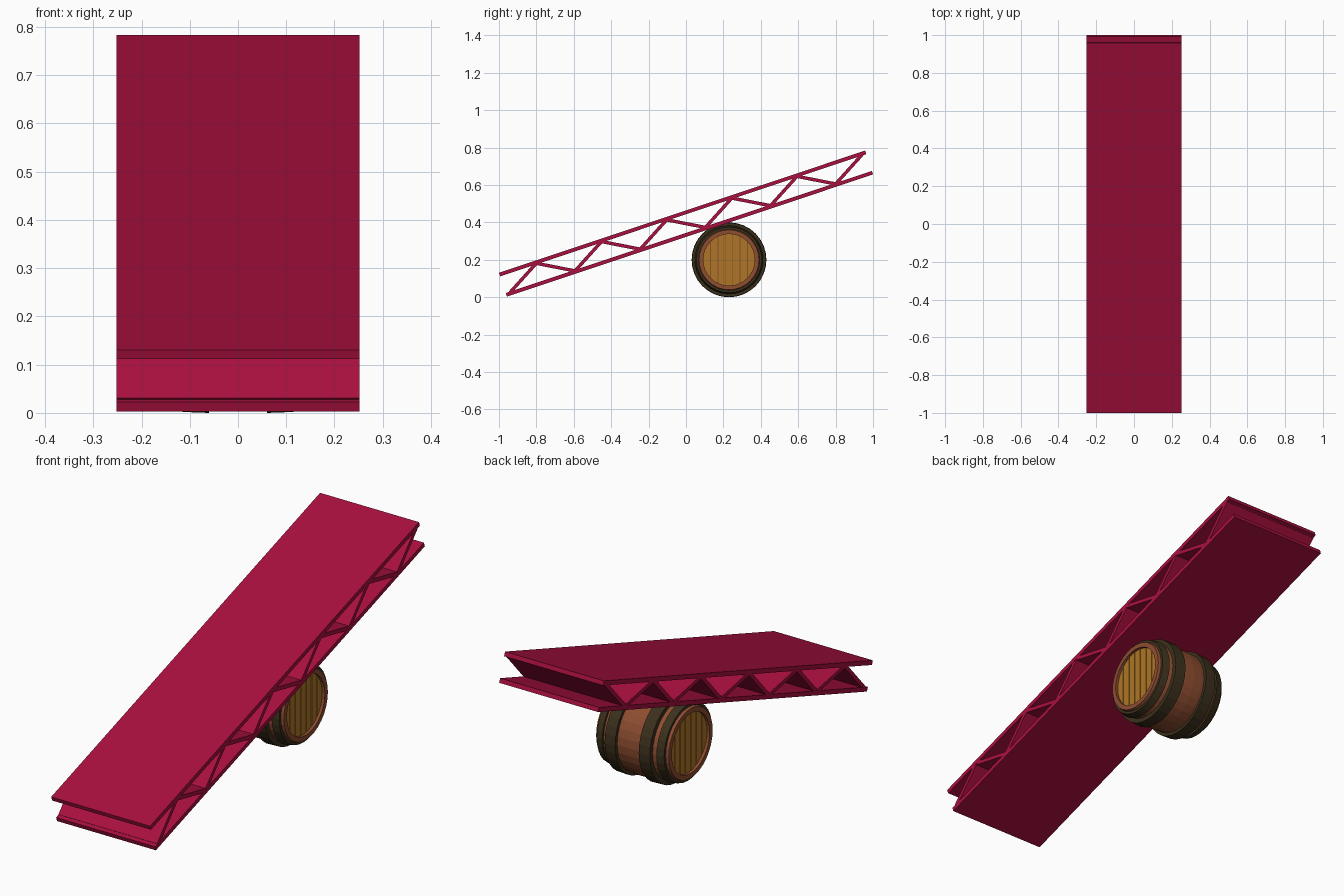
import bpy, bmesh
from math import sin, cos, pi, sqrt, hypot, atan2
from mathutils import Matrix

if "Cube" in bpy.data.objects:
    bpy.data.objects.remove(bpy.data.objects["Cube"])

ANGLE = atan2(0.3265, 0.9786)
RAMP = Matrix.Translation((0, 0, 0.3935)) @ Matrix.Rotation(ANGLE, 4, 'X')
BARREL = Matrix.Translation((0, 0.23, 0.2))
SIDES = 32


def material(name, rgb):
    m = bpy.data.materials.new(name)
    m.diffuse_color = (*rgb, 1)
    m.use_nodes = True
    m.node_tree.nodes["Principled BSDF"].inputs["Base Color"].default_value = m.diffuse_color
    return m


red = material("red_paint", (0.40, 0.005, 0.05))
wood = material("barrel_wood", (0.27, 0.075, 0.03))
iron = material("hoop_iron", (0.045, 0.03, 0.012))
gold = material("lid_wood", (0.42, 0.18, 0.02))
groove = material("lid_groove", (0.16, 0.07, 0.015))


def finish(bm, name, mat, matrix):
    bmesh.ops.recalc_face_normals(bm, faces=bm.faces)
    me = bpy.data.meshes.new(name)
    bm.to_mesh(me)
    bm.free()
    me.materials.append(mat)
    ob = bpy.data.objects.new(name, me)
    ob.matrix_world = matrix
    bpy.context.collection.objects.link(ob)
    return ob


def beam(name, a, b, thick, half_width):
    """Full-width board running between two points of the ramp's side profile."""
    length = hypot(b[0] - a[0], b[1] - a[1])
    bm = bmesh.new()
    bmesh.ops.create_cube(bm, size=1)
    bmesh.ops.scale(bm, vec=(half_width * 2, length, thick), verts=bm.verts)
    m = Matrix.Translation((0, (a[0] + b[0]) / 2, (a[1] + b[1]) / 2))
    m = m @ Matrix.Rotation(atan2(b[1] - a[1], b[0] - a[0]), 4, 'X')
    return finish(bm, name, red, RAMP @ m)


def lathe(name, profile, mat, closed):
    """Revolve (x, radius) points around the barrel's x axis."""
    bm = bmesh.new()
    rings = [[bm.verts.new((x, r * cos(2 * pi * i / SIDES), r * sin(2 * pi * i / SIDES)))
              for i in range(SIDES)] for x, r in profile]
    pairs = list(zip(rings, rings[1:]))
    if closed:
        pairs.append((rings[-1], rings[0]))
    for p, q in pairs:
        for i in range(SIDES):
            j = (i + 1) % SIDES
            bm.faces.new((p[i], p[j], q[j], q[i]))
    if not closed:
        bm.faces.new(rings[0])
        bm.faces.new(rings[-1])
    return finish(bm, name, mat, BARREL)


# Ramp decks
for name, h in (("lower_deck", -0.0572), ("upper_deck", 0.0572)):
    beam(name, (-1.0316, h), (1.0316, h), 0.02, 0.252)

# Zigzag truss panels between the decks
pts = [(-1.01 + 2.02 * k / 11, 0.052 if k % 2 else -0.052) for k in range(12)]
for k, (a, b) in enumerate(zip(pts, pts[1:])):
    beam(f"truss_panel_{k + 1}", a, b, 0.018, 0.2515)


# Barrel body with recessed ends
def bulge(x):
    return 0.189 - 0.029 * (x / 0.185) ** 2


xs = [-0.185 + 0.37 * i / 8 for i in range(9)]
lathe("barrel_body", [(-0.165, 0.138), (-0.185, 0.138)] + [(x, bulge(x)) for x in xs]
      + [(0.185, 0.138), (0.165, 0.138)], groove, False).data.materials[0] = wood

# Iron hoops
for s in (-1, 1):
    side = "left" if s < 0 else "right"
    for name, x0, x1, r0, r1 in (("inner_hoop", 0.06, 0.115, 0.2, 0.198),
                                 ("end_hoop", 0.138, 0.172, 0.183, 0.175)):
        lathe(f"{name}_{side}", [(s * x0, bulge(x0) - 0.006), (s * x0, r0),
                                 (s * x1, r1), (s * x1, bulge(x1) - 0.006)], iron, True)

    # Lid planks, cut to the round opening
    R, n, gap = 0.138, 7, 0.002
    for k in range(n):
        y0 = -R + 2 * R * k / n + gap
        y1 = -R + 2 * R * (k + 1) / n - gap
        ys = [y0 + (y1 - y0) * t / 4 for t in range(5)]
        outline = [(y, sqrt(R * R - y * y)) for y in ys]
        outline += [(y, -z) for y, z in reversed(outline)]
        bm = bmesh.new()
        face = bm.faces.new([bm.verts.new((s * 0.165, y, z)) for y, z in outline])
        out = bmesh.ops.extrude_face_region(bm, geom=[face])
        top = [v for v in out["geom"] if isinstance(v, bmesh.types.BMVert)]
        bmesh.ops.translate(bm, vec=(s * 0.007, 0, 0), verts=top)
        finish(bm, f"lid_plank_{side}_{k + 1}", gold, BARREL)
